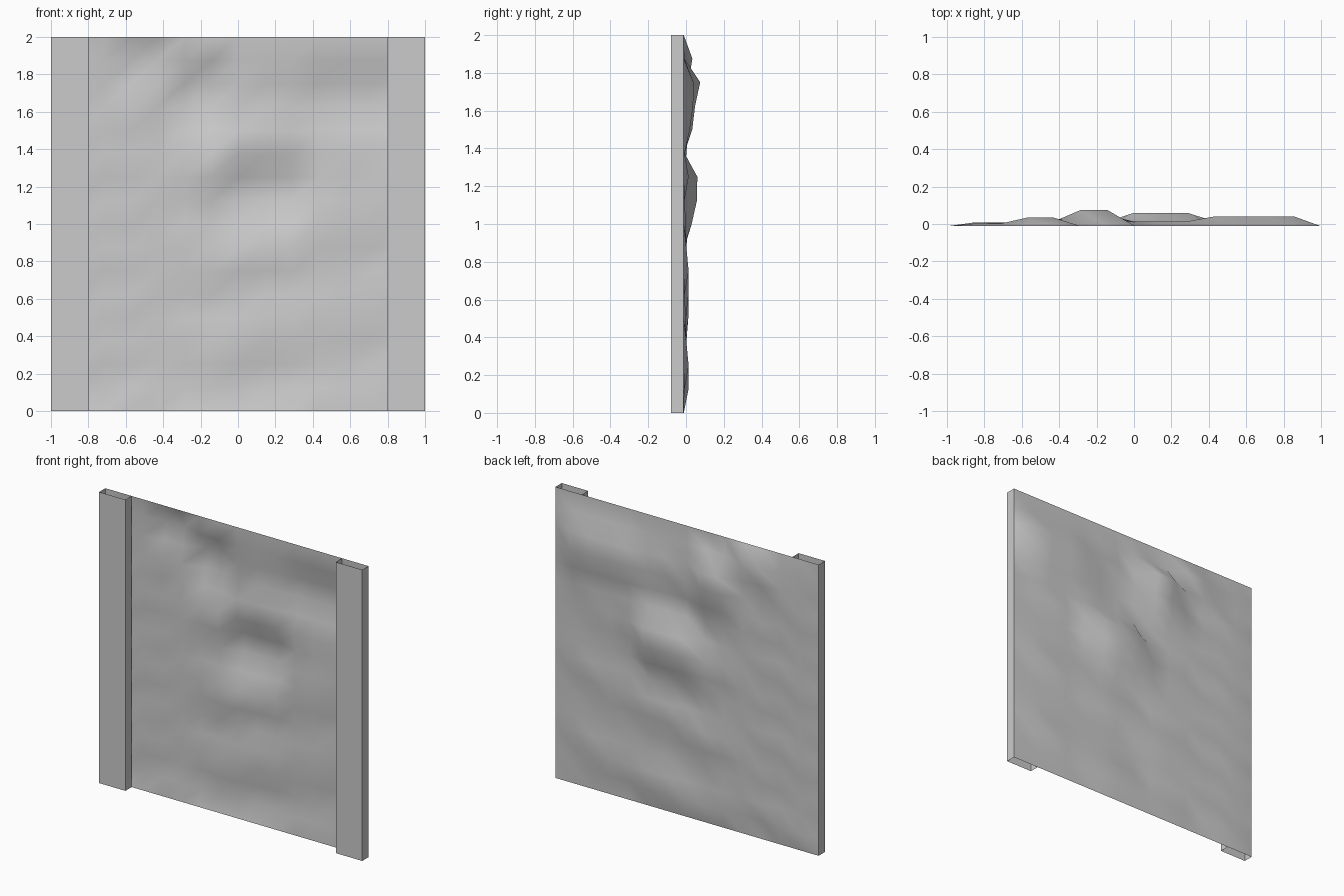
import bpy
import bmesh

default = bpy.data.objects.get("Cube")
if default:
    bpy.data.objects.remove(default)

COLS, ROWS = 14, 16
BACK, FRONT = -0.012, -0.08

grey = bpy.data.materials.new("plain grey")
grey.use_nodes = True
grey.diffuse_color = (0.6, 0.6, 0.6, 1)
grey.node_tree.nodes["Principled BSDF"].inputs["Base Color"].default_value = grey.diffuse_color


def add_object(name, bm):
    mesh = bpy.data.meshes.new(name)
    bm.to_mesh(mesh)
    bm.free()
    mesh.materials.append(grey)
    obj = bpy.data.objects.new(name, mesh)
    bpy.context.collection.objects.link(obj)
    return obj


# Relief depth of the sheet, one value per grid point
depth = [[0.004] * (COLS + 1) for row in range(ROWS + 1)]


def press(row, first, last, value):
    """Push a run of columns in one row backwards."""
    for col in range(first, last + 1):
        depth[row][col] = value


# Shallow woven relief, repeated every four rows
for base in range(0, ROWS, 4):
    press(base, 3, 6, 0.024)
    press(base, 9, 12, 0.012)
    press(base + 1, 5, 9, 0.025)
    press(base + 1, 1, 2, 0.02)
    press(base + 2, 3, 5, 0.024)
    press(base + 2, 8, 12, 0.026)
    press(base + 3, 1, 2, 0.014)
    press(base + 3, 12, 13, 0.014)

# Deep dents: upper middle, upper left, upper right and centre
dents = {
    (5, 6): {11: 0.0, 12: 0.045, 13: 0.06, 14: 0.087, 15: 0.0},
    (3, 4): {13: 0.0, 14: 0.025, 15: 0.046},
    (10, 13): {11: 0.004, 12: 0.032, 13: 0.05, 14: 0.052, 15: 0.004},
    (7, 9): {7: 0.0, 8: 0.042, 9: 0.07, 10: 0.072, 11: 0.0},
}
for (first, last), profile in dents.items():
    for row, value in profile.items():
        press(row, first, last, value)

# Sheet: grid with a flat border, split along the rising diagonal
bm = bmesh.new()
grid = []
for row in range(ROWS + 1):
    line = []
    for col in range(COLS + 1):
        border = row in (0, ROWS) or col in (0, COLS)
        y = BACK + (0 if border else depth[row][col])
        line.append(bm.verts.new((2 * col / COLS - 1, y, 2 * row / ROWS)))
    grid.append(line)
for low, high in zip(grid, grid[1:]):
    for c in range(COLS):
        bm.faces.new((low[c], low[c + 1], high[c + 1]))
        bm.faces.new((low[c], high[c + 1], high[c]))
for face in bm.faces:
    face.smooth = True
add_object("relief_sheet", bm)

# Posts: hollow channels, open at both ends, on the front of the sheet
for name, side in (("left_post", 1), ("right_post", -1)):
    bm = bmesh.new()
    path = [(1, BACK), (1, FRONT), (0.8, FRONT), (0.8, BACK)]
    rails = [[bm.verts.new((side * x, y, z)) for z in (0, 2)] for x, y in path]
    for a, b in zip(rails, rails[1:]):
        bm.faces.new((a[0], a[1], b[1], b[0]))
    if side < 0:
        bmesh.ops.reverse_faces(bm, faces=bm.faces[:])
    add_object(name, bm)
